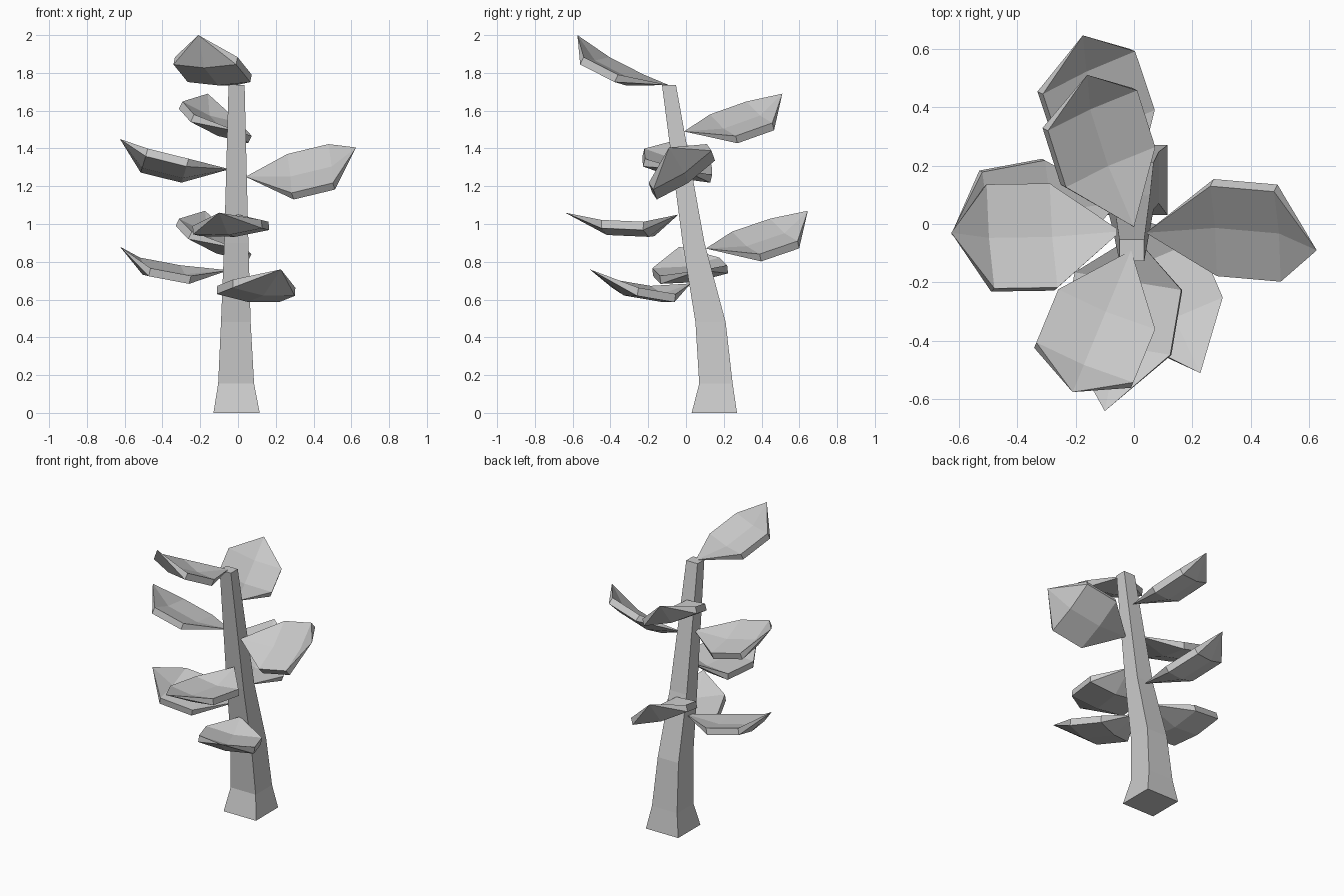
import bpy, math
from mathutils import Vector, Matrix

if "Cube" in bpy.data.objects:
    bpy.data.objects.remove(bpy.data.objects["Cube"])


def mesh_object(name, verts, faces):
    me = bpy.data.meshes.new(name)
    me.from_pydata([tuple(v) for v in verts], [], faces)
    me.update()
    ob = bpy.data.objects.new(name, me)
    bpy.context.collection.objects.link(ob)
    return ob


# Trunk: leaning square stem, rings of (z, x0, x1, y0, y1)
rings = [
    (0.0, -0.13, 0.115, 0.03, 0.27),
    (0.155, -0.105, 0.085, 0.07, 0.247),
    (0.48, -0.09, 0.067, 0.05, 0.21),
    (0.90, -0.073, 0.055, -0.018, 0.098),
    (1.735, -0.05, 0.035, -0.127, -0.053),
]
verts, faces = [], [(3, 2, 1, 0)]
for z, x0, x1, y0, y1 in rings:
    verts += [(x0, y0, z), (x1, y0, z), (x1, y1, z), (x0, y1, z)]
for r in range(len(rings) - 1):
    for k in range(4):
        a, b = 4 * r + k, 4 * r + (k + 1) % 4
        faces.append((a, b, b + 4, a + 4))
n = 4 * (len(rings) - 1)
faces.append((n, n + 1, n + 2, n + 3))
mesh_object("trunk", verts, faces)


# Leaf: cupped blade with two wide stations, pointed at both ends
def leaf(name, start, end, roll):
    start, end = Vector(start), Vector(end)
    chord = end - start
    length = chord.length
    u = chord / length
    side = Vector((0, 0, 1)).cross(u).normalized()
    up = u.cross(side)
    rot = Matrix.Rotation(math.radians(roll), 3, u)
    side, up = rot @ side, rot @ up
    half, thick, keel = 0.305 * length, 0.022, 0.02
    pts = [start, end]
    for t, drop in ((0.374, -0.12), (0.744, -0.13)):
        for h in (thick, -thick):              # upper then lower skin
            for s in (1, 0, -1):               # left edge, keel, right edge
                lift = drop * length + h - (keel if s == 0 else 0)
                pts.append(start + u * t * length + side * s * half + up * lift)
    # section loop around the blade: top left to right, bottom right to left
    a = [2, 3, 4, 7, 6, 5]
    b = [i + 6 for i in a]
    fs = []
    for k in range(6):
        j = (k + 1) % 6
        fs.append((0, a[j], a[k]))
        fs.append((a[k], a[j], b[j], b[k]))
        fs.append((b[k], b[j], 1))
    return mesh_object(name, pts, [f[::-1] for f in fs])


# (name, stem end, outer end, roll)
leaves = [
    ("top_front_leaf", (-0.01, -0.09, 1.735), (-0.21, -0.575, 2.0), 0),
    ("upper_back_leaf", (0.0, -0.01, 1.49), (-0.16, 0.51, 1.69), 20),
    ("upper_left_leaf", (-0.045, -0.025, 1.29), (-0.625, -0.03, 1.45), 14),
    ("upper_right_leaf", (0.04, -0.03, 1.25), (0.625, -0.09, 1.405), 35),
    ("lower_back_leaf", (0.0, 0.105, 0.87), (-0.175, 0.645, 1.07), 20),
    ("lower_left_leaf", (-0.05, 0.075, 0.755), (-0.625, -0.035, 0.88), -9),
]
for spec in leaves:
    leaf(*spec)

# Two front leaves grow with their broad end toward the trunk
leaf("middle_front_leaf", (-0.10, -0.64, 1.06), (0.0, -0.04, 1.05), -5)
leaf("lower_front_leaf", (0.227, -0.51, 0.76), (0.0, 0.025, 0.685), 7)
